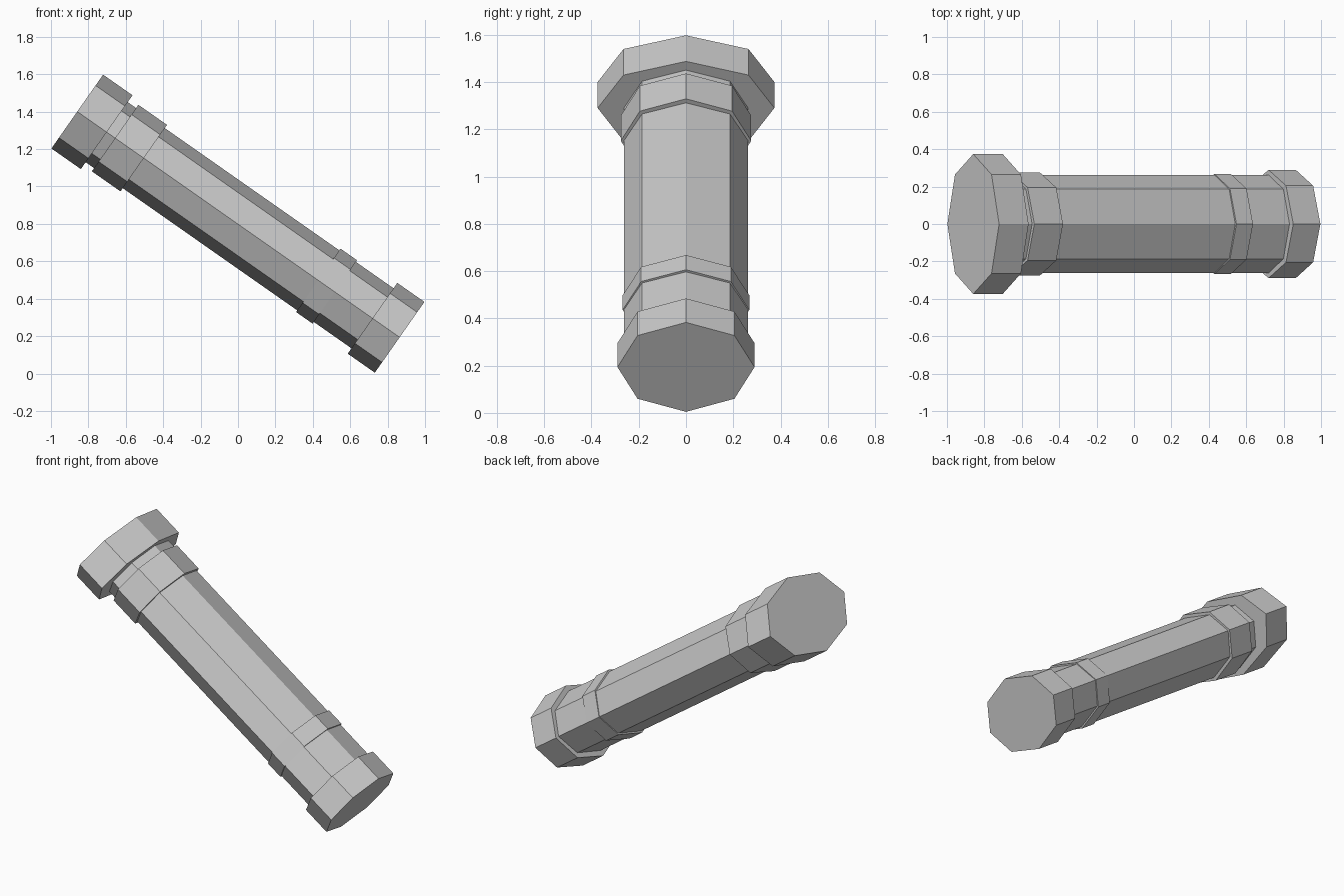
import bpy, bmesh, math
from mathutils import Matrix, Vector

if "Cube" in bpy.data.objects:
    bpy.data.objects.remove(bpy.data.objects["Cube"])

# Tilted frame shared by all parts: local z runs down the handle
FRAME = Matrix.Translation(Vector((0.004, 0, 0.796))) @ Matrix.Rotation(math.radians(125), 4, 'Y')

def octagon(name, start, end, thick, wide):
    """Flattened eight-sided prism between two stations on the axis."""
    bm = bmesh.new()
    bmesh.ops.create_cone(bm, cap_ends=True, segments=8, radius1=1, radius2=1, depth=1)
    shape = Matrix.Translation((0, 0, (start + end) / 2)) @ Matrix.Diagonal((thick, wide, end - start, 1))
    bm.transform(FRAME @ shape)
    bmesh.ops.recalc_face_normals(bm, faces=bm.faces[:])
    mesh = bpy.data.meshes.new(name)
    bm.to_mesh(mesh)
    bm.free()
    obj = bpy.data.objects.new(name, mesh)
    bpy.context.collection.objects.link(obj)
    return obj

# Main grip, running into both end caps
octagon("shaft", -0.95, 0.95, 0.196, 0.263)
# Upper end: wide cap and collar
octagon("upper_cap", -1.054, -0.862, 0.241, 0.374)
octagon("upper_collar", -0.807, -0.62, 0.217, 0.276)
# Lower end: thin collar and smaller cap
octagon("lower_collar", 0.519, 0.627, 0.207, 0.268)
octagon("lower_cap", 0.873, 1.05, 0.231, 0.29)
